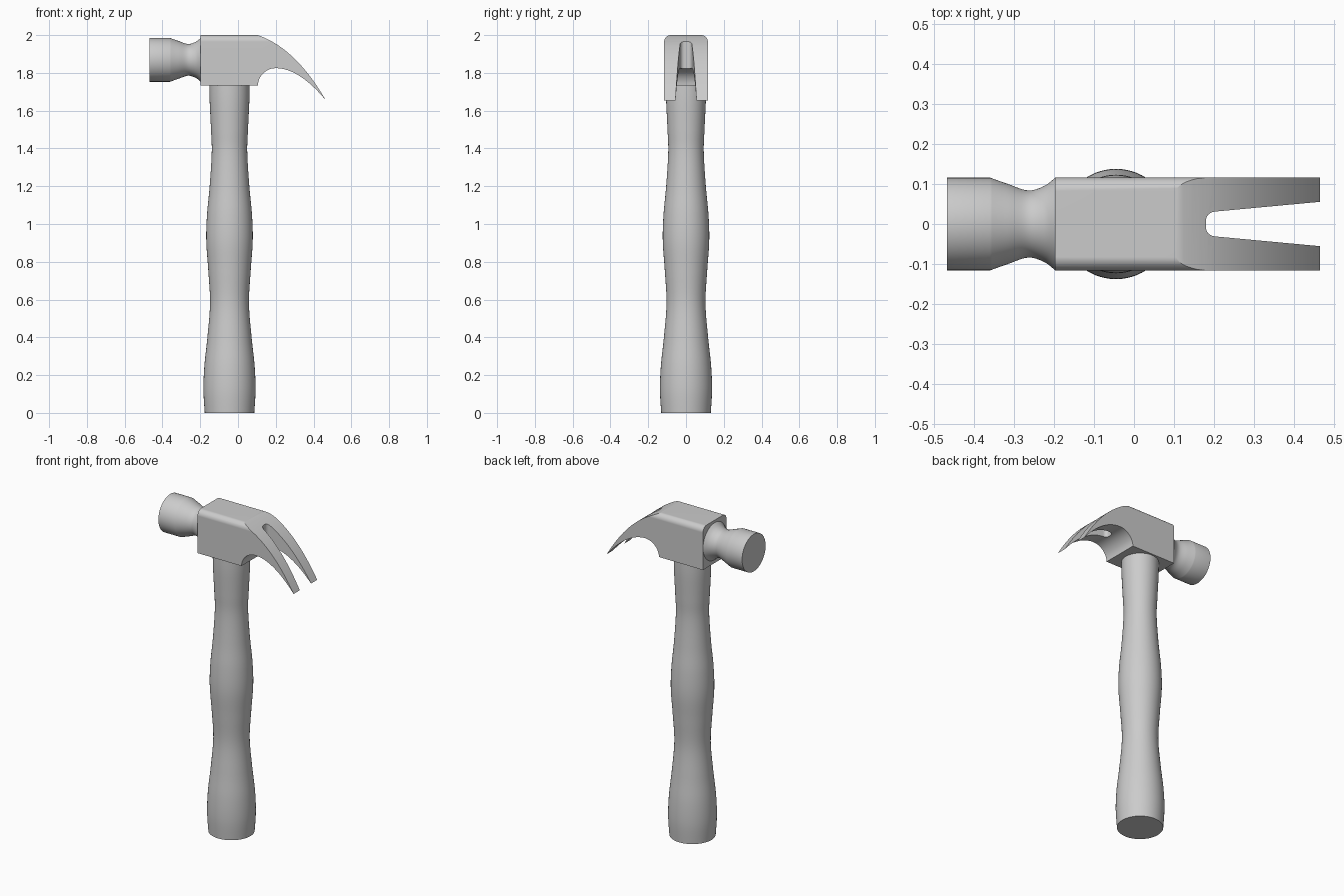
import bpy
import bmesh
import math
from mathutils import Matrix, Vector
from mathutils.geometry import interpolate_bezier

if "Cube" in bpy.data.objects:
    bpy.data.objects.remove(bpy.data.objects["Cube"])

GREY = (0.6, 0.6, 0.6, 1.0)
grey = bpy.data.materials.new("plain grey")
grey.use_nodes = True
grey.diffuse_color = GREY
grey.node_tree.nodes["Principled BSDF"].inputs["Base Color"].default_value = GREY


def make_object(name, bm):
    bmesh.ops.recalc_face_normals(bm, faces=bm.faces)
    mesh = bpy.data.meshes.new(name)
    bm.to_mesh(mesh)
    bm.free()
    mesh.materials.append(grey)
    obj = bpy.data.objects.new(name, mesh)
    bpy.context.collection.objects.link(obj)
    return obj


def activate(obj):
    bpy.ops.object.select_all(action='DESELECT')
    obj.select_set(True)
    bpy.context.view_layer.objects.active = obj


def smooth(obj):
    activate(obj)
    bpy.ops.object.shade_smooth_by_angle(angle=math.radians(25))


def spline(points, steps=6):
    """Smooth curve through the given (radius, height) points."""
    pts = [Vector(p) for p in points]
    ext = [pts[0]] + pts + [pts[-1]]
    out = []
    for a, b, c, d in zip(ext, ext[1:], ext[2:], ext[3:]):
        seg = interpolate_bezier(b, b + (c - a) / 6, c - (d - b) / 6, c, steps + 1)
        out += [(v[0], v[1]) for v in seg[:-1]]
    return out + [tuple(points[-1])]


def lathe(name, profile, matrix, sides=64):
    """Capped solid of revolution from (radius, height) points."""
    bm = bmesh.new()
    rings = []
    for r, h in profile:
        angles = [math.tau * i / sides for i in range(sides)]
        rings.append([bm.verts.new((r * math.cos(a), r * math.sin(a), h)) for a in angles])
    for low, high in zip(rings, rings[1:]):
        for i in range(sides):
            j = (i + 1) % sides
            bm.faces.new((low[i], low[j], high[j], high[i]))
    bm.faces.new(rings[0])
    bm.faces.new(rings[-1])
    bmesh.ops.transform(bm, matrix=matrix, verts=bm.verts)
    obj = make_object(name, bm)
    smooth(obj)
    return obj


def prism(name, outline, direction):
    """Extrude a 3D outline along a direction."""
    bm = bmesh.new()
    face = bm.faces.new([bm.verts.new(p) for p in outline])
    ext = bmesh.ops.extrude_face_region(bm, geom=[face])
    moved = [g for g in ext["geom"] if isinstance(g, bmesh.types.BMVert)]
    bmesh.ops.translate(bm, vec=direction, verts=moved)
    return make_object(name, bm)


def combine(obj, cutter, operation):
    cutter.hide_render = True
    mod = obj.modifiers.new("cut", 'BOOLEAN')
    mod.object, mod.operation, mod.solver = cutter, operation, 'EXACT'
    activate(obj)
    bpy.ops.object.modifier_apply(modifier=mod.name)
    bpy.data.objects.remove(cutter)


def arc(cx, cy, r, start, end, steps):
    angles = [math.radians(start + (end - start) * i / steps) for i in range(steps + 1)]
    return [(cx + r * math.cos(a), cy + r * math.sin(a)) for a in angles]


def bend(p, control, q, steps=20):
    """Quadratic curve from p to q."""
    p, c, q = Vector(p), Vector(control), Vector(q)
    return [tuple(p * (1 - t) ** 2 + c * 2 * t * (1 - t) + q * t * t)
            for t in (i / steps for i in range(steps + 1))]


# Turned handle with two swells
handle_profile = spline([(0.131, 0), (0.138, 0.12), (0.133, 0.25), (0.117, 0.4),
                         (0.103, 0.58), (0.112, 0.75), (0.123, 0.91), (0.119, 1.05),
                         (0.105, 1.2), (0.094, 1.38), (0.098, 1.5), (0.105, 1.65),
                         (0.106, 1.74)])
lathe("handle", handle_profile, Matrix.Translation((-0.045, 0, 0)))

# Striking face and waisted neck, turned about the x axis
neck = spline([(0.116, -0.36), (0.1, -0.315), (0.084, -0.265), (0.095, -0.225),
               (0.116, -0.197)])
lathe("striking_face_and_neck", [(0.116, -0.468)] + neck + [(0.116, -0.19)],
      Matrix.Translation((0, 0, 1.869)) @ Matrix.Rotation(math.pi / 2, 4, 'Y'))

# Head block and curved claw as one side profile
HALF = 0.116
TIP = (0.465, 1.655)
side = [(-0.198, 1.733), (-0.198, 2.0)]
side += bend((0.105, 2.0), (0.305, 1.931), TIP)
side += bend(TIP, (0.323, 1.825), (0.2, 1.825))[1:]
side += arc(0.2, 1.73, 0.095, 90, 178, 12)[1:]
head = prism("head_and_claw", [(x, -0.2, z) for x, z in side], (0, 0.4, 0))

# Trim to the head width with rounded top edges
R = 0.035
section = [(-HALF, 1.5), (HALF, 1.5)]
section += arc(HALF - R, 2.0 - R, R, 0, 88, 8)
section += arc(R - HALF, 2.0 - R, R, 92, 180, 8)
combine(head, prism("trim", [(-0.6, y, z) for y, z in section], (1.4, 0, 0)), 'INTERSECT')

# Tapered nail slot with a rounded root
half_slot = [(0.6, 0.068)] + arc(0.203, 0.008, 0.023, 95, 180, 6)
slot = half_slot + [(x, -y) for x, y in reversed(half_slot)]
combine(head, prism("slot", [(x, y, 1.4) for x, y in slot], (0, 0, 0.8)), 'DIFFERENCE')
smooth(head)
weighted = head.modifiers.new("even_shading", 'WEIGHTED_NORMAL')
weighted.keep_sharp = True
